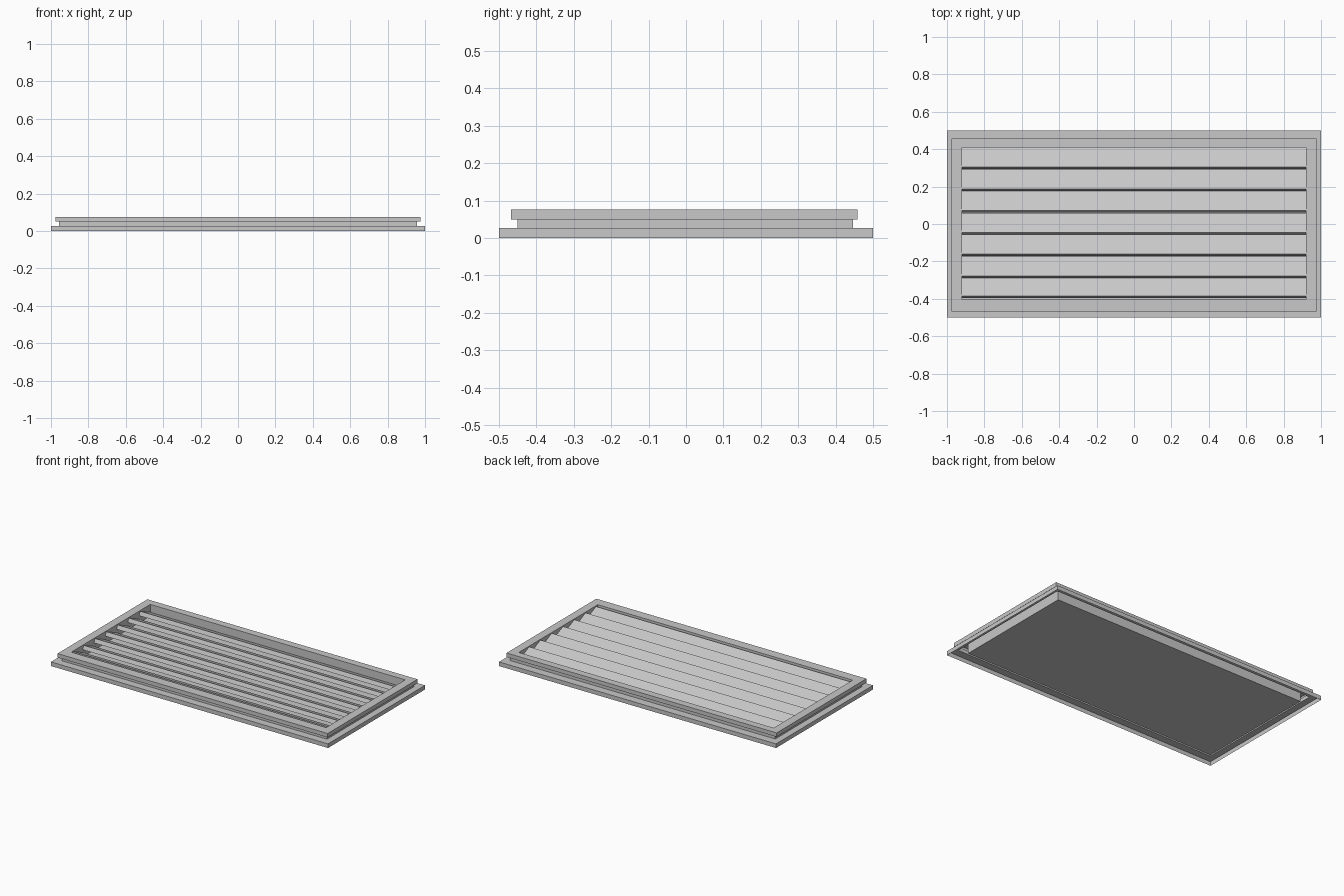
import bpy, bmesh, math
from mathutils import Matrix

cube = bpy.data.objects.get("Cube")
if cube:
    bpy.data.objects.remove(cube)

grey = bpy.data.materials.new("painted grey metal")
grey.use_nodes = True
colour = (0.58, 0.58, 0.58, 1)
grey.diffuse_color = colour
grey.node_tree.nodes["Principled BSDF"].inputs["Base Color"].default_value = colour


def add_object(name, bm):
    mesh = bpy.data.meshes.new(name)
    bm.to_mesh(mesh)
    bm.free()
    mesh.materials.append(grey)
    obj = bpy.data.objects.new(name, mesh)
    bpy.context.collection.objects.link(obj)
    return obj


def rectangle(bm, half_x, front, back, z):
    corners = [(-half_x, front), (half_x, front), (half_x, back), (-half_x, back)]
    return [bm.verts.new((x, y, z)) for x, y in corners]


# Folded sheet frame, open underneath: lip, flange, neck, rim, inner wall
OPEN_X, OPEN_FRONT, OPEN_BACK = 0.92, -0.405, 0.41
profile = [
    (1.0, -0.5, 0.5, 0.0),
    (1.0, -0.5, 0.5, 0.027),
    (0.957, -0.45, 0.447, 0.027),
    (0.957, -0.45, 0.447, 0.05),
    (0.975, -0.468, 0.458, 0.05),
    (0.975, -0.468, 0.458, 0.076),
    (OPEN_X, OPEN_FRONT, OPEN_BACK, 0.076),
    (OPEN_X, OPEN_FRONT, OPEN_BACK, 0.0),
]
bm = bmesh.new()
loops = [rectangle(bm, *step) for step in profile]
for low, high in zip(loops, loops[1:]):
    for i in range(4):
        j = (i + 1) % 4
        bm.faces.new((low[i], low[j], high[j], high[i]))
# Backing plate closing the inner wall
bm.faces.new(loops[-1])
add_object("vent_frame", bm)

# Overlapping tilted slats, raised at the front edge
TILT = math.radians(24)
LENGTH, THICK, PEAK = 0.114, 0.027, 0.072
for n in range(7):
    edge_y = max(0.304 - 0.1163 * n, -0.385)
    bm = bmesh.new()
    bmesh.ops.create_cube(bm, size=1)
    # Put the upper front edge at the origin before tilting
    bm.transform(
        Matrix.Translation((0, edge_y, PEAK))
        @ Matrix.Rotation(-TILT, 4, "X")
        @ Matrix.Translation((0, LENGTH / 2, -THICK / 2))
        @ Matrix.Diagonal((2 * OPEN_X - 0.002, LENGTH, THICK, 1))
    )
    add_object(f"slat_{n + 1}", bm)
